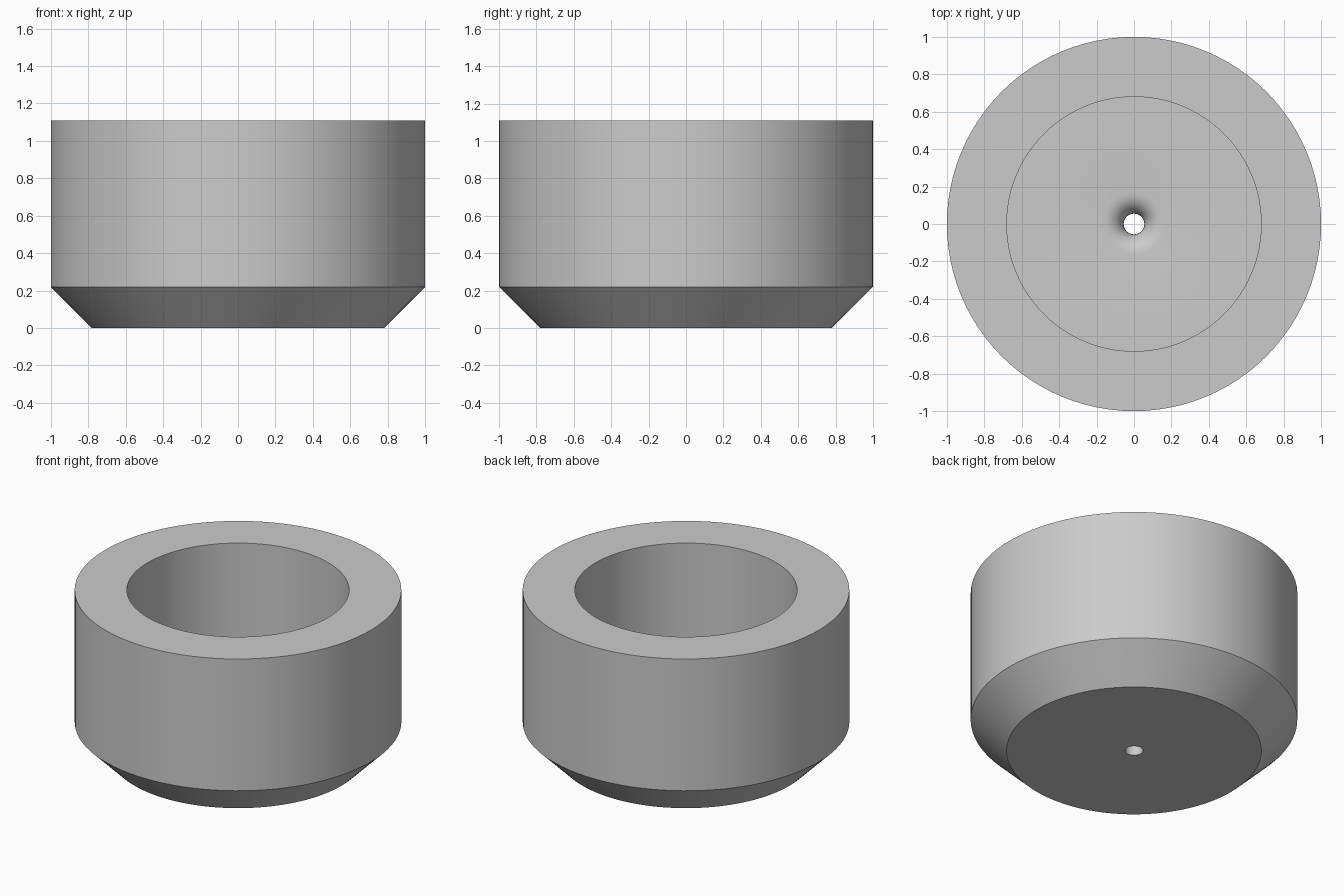
import bpy, bmesh, math

old = bpy.data.objects.get("Cube")
if old:
    bpy.data.objects.remove(old, do_unlink=True)

SEGMENTS = 96
HOLE, FILLET, FLOOR = 0.055, 0.11, 0.22
BORE, HEIGHT = 0.68, 1.11

# Plain grey material
grey = bpy.data.materials.new("plain_grey")
grey.use_nodes = True
colour = (0.6, 0.6, 0.6, 1)
grey.diffuse_color = colour
grey.node_tree.nodes["Principled BSDF"].inputs["Base Color"].default_value = colour

# Closed wall section: chamfered outside, bore, floor and rounded drain hole
section = [(HOLE, 0), (0.78, 0), (1, 0.22), (1, HEIGHT), (BORE, HEIGHT), (BORE, FLOOR)]
for i in range(9):
    a = math.pi / 2 * (1 + i / 8)
    section.append((HOLE + FILLET + FILLET * math.cos(a),
                    FLOOR - FILLET + FILLET * math.sin(a)))

# Revolve the section into the cup
bm = bmesh.new()
verts = [bm.verts.new((r, 0, z)) for r, z in section]
edges = [bm.edges.new((v, verts[(i + 1) % len(verts)])) for i, v in enumerate(verts)]
bmesh.ops.spin(bm, geom=verts + edges, cent=(0, 0, 0), axis=(0, 0, 1),
               angle=math.tau, steps=SEGMENTS, use_merge=True)
bmesh.ops.remove_doubles(bm, verts=bm.verts, dist=0.0001)
bmesh.ops.recalc_face_normals(bm, faces=bm.faces)
mesh = bpy.data.meshes.new("chamfered_cup")
bm.to_mesh(mesh)
bm.free()
mesh.materials.append(grey)

cup = bpy.data.objects.new("chamfered_cup", mesh)
bpy.context.collection.objects.link(cup)
bpy.ops.object.select_all(action="DESELECT")
cup.select_set(True)
bpy.context.view_layer.objects.active = cup
bpy.ops.object.shade_smooth_by_angle(angle=math.radians(30))
